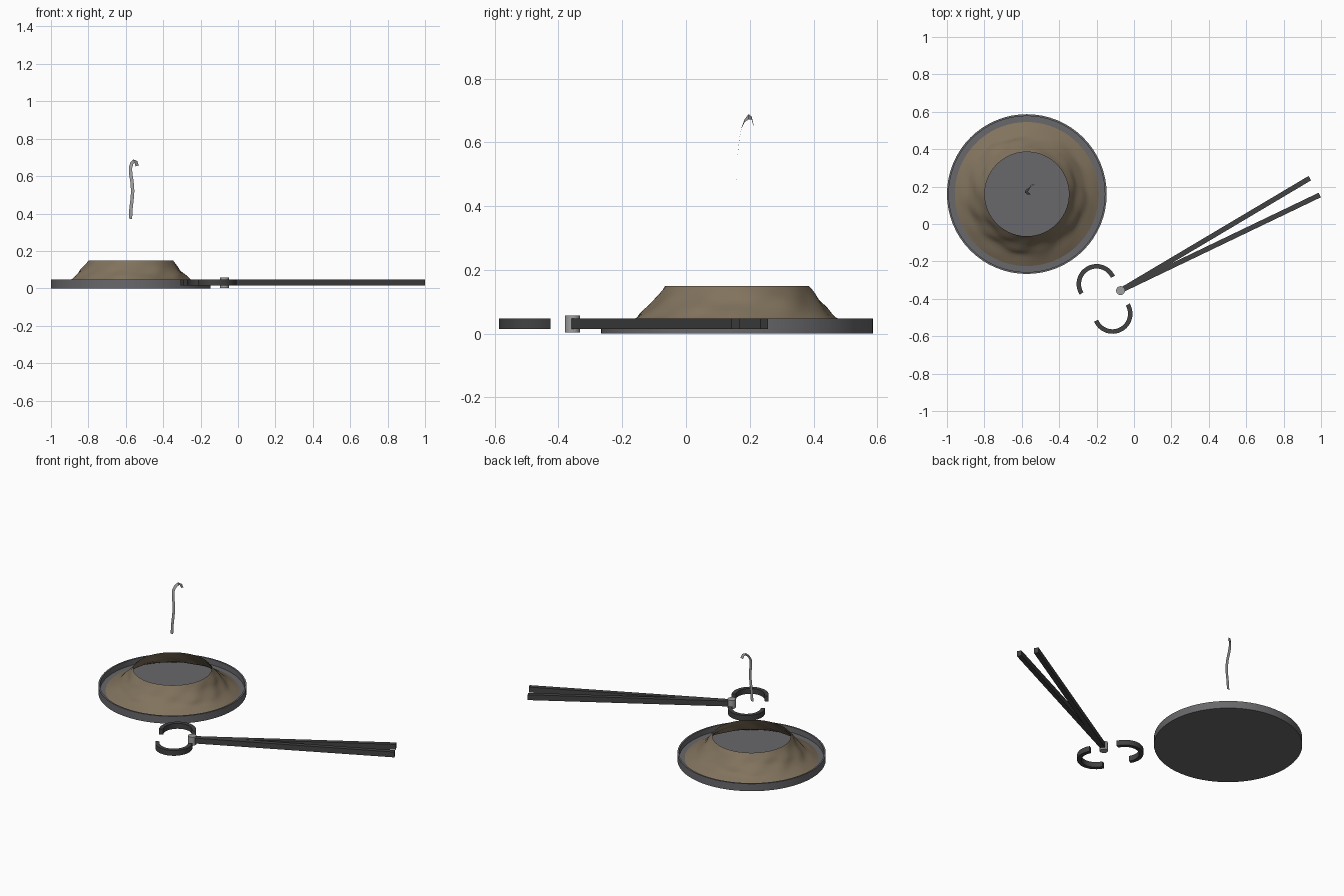
import bpy, bmesh, math
from mathutils import Vector

if "Cube" in bpy.data.objects:
    bpy.data.objects.remove(bpy.data.objects["Cube"])


def material(name, rgb):
    m = bpy.data.materials.new(name)
    m.diffuse_color = (*rgb, 1)
    m.use_nodes = True
    m.node_tree.nodes["Principled BSDF"].inputs["Base Color"].default_value = m.diffuse_color
    return m


iron = material("dark_iron", (0.055, 0.055, 0.055))
steel = material("plate_grey", (0.14, 0.14, 0.15))
pale = material("pale_grey", (0.35, 0.35, 0.35))
clay = material("brown", (0.22, 0.17, 0.11))


def make(name, verts, faces, mat, smooth=True, recalc=True):
    me = bpy.data.meshes.new(name)
    me.from_pydata(verts, [], faces)
    if recalc:
        bm = bmesh.new()
        bm.from_mesh(me)
        bmesh.ops.recalc_face_normals(bm, faces=bm.faces)
        bm.to_mesh(me)
        bm.free()
    ob = bpy.data.objects.new(name, me)
    bpy.context.collection.objects.link(ob)
    me.materials.append(mat)
    if smooth:
        bpy.ops.object.select_all(action='DESELECT')
        bpy.context.view_layer.objects.active = ob
        ob.select_set(True)
        bpy.ops.object.shade_smooth_by_angle(angle=math.radians(35))
    return ob


def lathe(name, profile, centre, mat, n=64, caps=True, wobble=None):
    verts, faces = [], []
    for i, (r, z) in enumerate(profile):
        for k in range(n):
            a = 2 * math.pi * k / n
            rr = r + (wobble(a, i) if wobble else 0)
            verts.append((centre[0] + rr * math.cos(a), centre[1] + rr * math.sin(a), z))
    for i in range(len(profile) - 1):
        for k in range(n):
            k2 = (k + 1) % n
            faces.append((i * n + k, i * n + k2, (i + 1) * n + k2, (i + 1) * n + k))
    if caps:
        faces.append(tuple(reversed(range(n))))
        last = (len(profile) - 1) * n
        faces.append(tuple(range(last, last + n)))
    return make(name, verts, faces, mat, recalc=caps)


# Round plate with a thin raised rim
C = (-0.573, 0.16)
lathe("plate", [(0.427, 0), (0.427, 0.047), (0.417, 0.047), (0.417, 0.012)], C, steel)

# Open-topped brown mound, a single skin with swirling ripples
ROWS = 14
keys = [(0.385, 0.012), (0.318, 0.045), (0.268, 0.095), (0.225, 0.15)]


def mound_point(t):
    s = t * (len(keys) - 1)
    i = min(int(s), len(keys) - 2)
    f = s - i
    return tuple(p + (q - p) * f for p, q in zip(keys[i], keys[i + 1]))


def ripple(a, i):
    t = i / (ROWS - 1)
    fade = math.sin(math.pi * t)
    return fade * (0.0045 * math.sin(5 * a + 7 * t) + 0.0035 * math.sin(11 * a - 9 * t)
                   + 0.002 * math.sin(3 * a + 16 * t))


lathe("mound", [mound_point(i / (ROWS - 1)) for i in range(ROWS)], C, clay,
      n=80, caps=False, wobble=ripple)

# Smoke wisp: thin flat ribbon with a hooked tip
path = [(-0.575, 0.158, 0.372), (-0.573, 0.157, 0.42), (-0.567, 0.157, 0.47),
        (-0.563, 0.159, 0.52), (-0.567, 0.163, 0.57), (-0.574, 0.168, 0.615),
        (-0.575, 0.174, 0.645), (-0.568, 0.184, 0.668), (-0.556, 0.196, 0.680),
        (-0.546, 0.206, 0.676), (-0.539, 0.211, 0.655)]
pts = [Vector(p) for p in path]
verts = []
for i, p in enumerate(pts):
    d = pts[min(i + 1, len(pts) - 1)] - pts[max(i - 1, 0)]
    side = Vector((d.z, 0, -d.x)).normalized() * 0.009
    verts += [p - side, p + side]
make("smoke_wisp", verts, [(2 * i, 2 * i + 1, 2 * i + 3, 2 * i + 2) for i in range(len(pts) - 1)],
     pale, recalc=False)

# Tongs: pivot pin
P = Vector((-0.072, -0.356))
lathe("tongs_pivot", [(0.024, 0.003), (0.024, 0.057)], P, pale, n=16)

Z0, Z1 = 0.014, 0.048


def sweep(name, sections, mat):
    # sections: pairs of plan points, made into a bar with a rectangular section
    verts = [(q.x, q.y, z) for a, b in sections for q, z in ((a, Z0), (b, Z0), (b, Z1), (a, Z1))]
    n = len(sections)
    faces = [(4 * i + j, 4 * i + (j + 1) % 4, 4 * i + 4 + (j + 1) % 4, 4 * i + 4 + j)
             for i in range(n - 1) for j in range(4)]
    faces += [(3, 2, 1, 0), tuple(range(4 * n - 4, 4 * n))]
    make(name, verts, faces, mat)


# Tongs: two straight handles
for name, tip in (("tongs_handle_back", (0.94, 0.245)), ("tongs_handle_front", (0.993, 0.155))):
    d = (Vector(tip) - P).normalized()
    w = Vector((-d.y, d.x)) * 0.0135
    sweep(name, [(P - w, P + w), (Vector(tip) - w, Vector(tip) + w)], iron)

# Tongs: two half-ring jaws
for name, c, a0, a1 in (("tongs_jaw_back", (-0.2, -0.321), 24, 212),
                        ("tongs_jaw_front", (-0.115, -0.48), 203, 391)):
    c = Vector(c)
    sec = []
    for k in range(25):
        a = math.radians(a0 + (a1 - a0) * k / 24)
        u = Vector((math.cos(a), math.sin(a)))
        sec.append((c + u * 0.083, c + u * 0.107))
    sweep(name, sec, iron)
